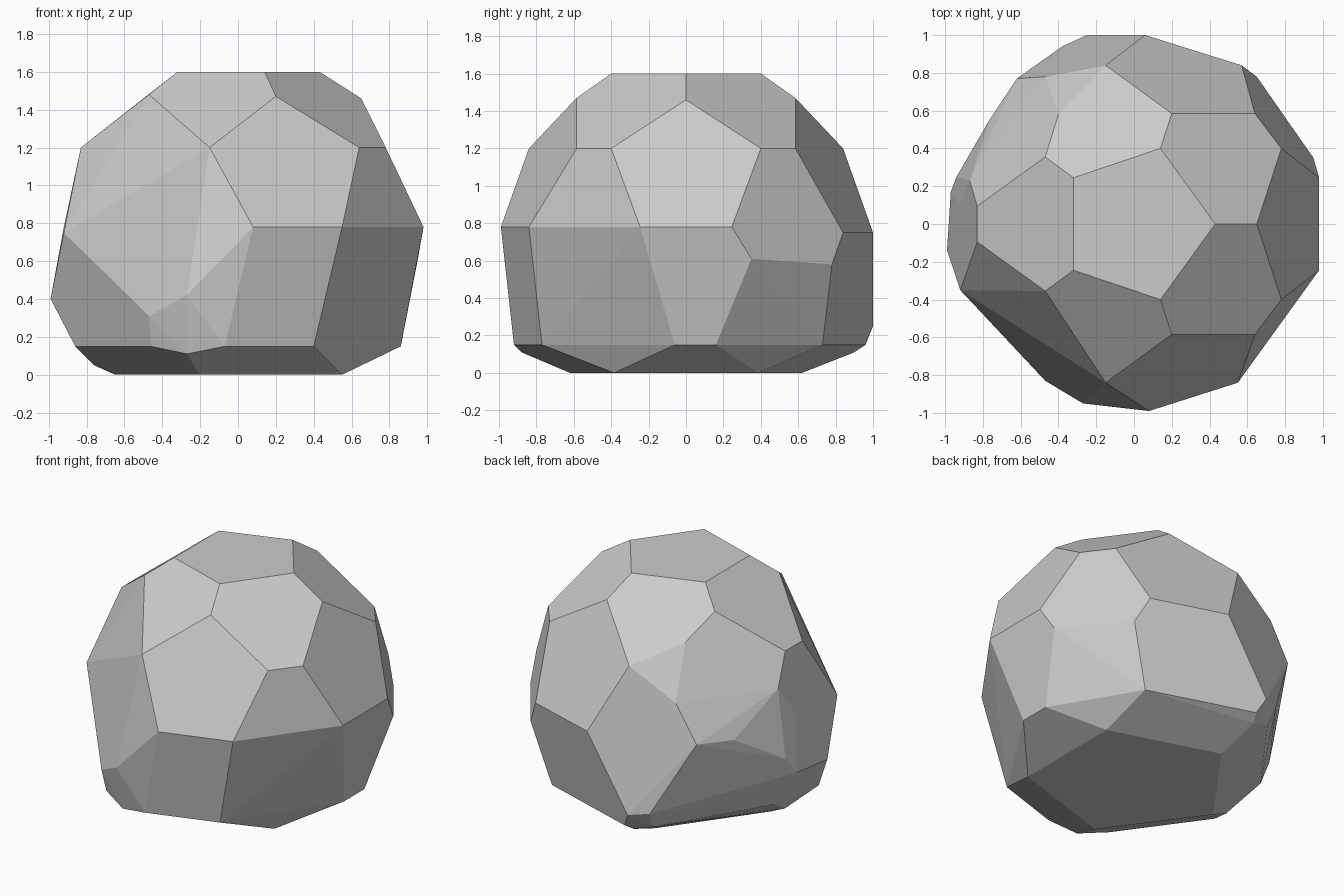
import bpy
import bmesh
from math import radians
from mathutils import Vector

# Remove the default cube only
default_cube = bpy.data.objects.get("Cube")
if default_cube:
    bpy.data.objects.remove(default_cube, do_unlink=True)


def make_material(name, grey):
    """One flat colour, shown in the viewport and in renders."""
    material = bpy.data.materials.new(name)
    material.use_nodes = True
    colour = (grey, grey, grey, 1)
    material.diffuse_color = colour
    shader = next(n for n in material.node_tree.nodes if n.type == "BSDF_PRINCIPLED")
    shader.inputs["Base Color"].default_value = colour
    shader.inputs["Roughness"].default_value = 1
    return material


def add_corner(mesh, x, y, z):
    mesh.verts.new(Vector((x, y, z)))


def add_pair(mesh, x, y, z):
    """A corner and its twin across the front-back plane."""
    add_corner(mesh, x, y, z)
    if y:
        add_corner(mesh, x, -y, z)


# Corners shared by front and back: (x, half depth, height)
crown = [(-.32, .245, 1.6), (.14, .4, 1.6), (.43, 0, 1.6)]
shoulder = [(.65, 0, 1.46), (.2, .585, 1.47), (-.47, .355, 1.48)]
upper_ring = [(.64, .585, 1.2), (.78, .4, 1.2), (-.15, .84, 1.2), (-.83, .095, 1.2)]
flank = [(.98, .245, .78)]
base = [(.55, .385, 0), (-.2, .62, 0), (-.65, 0, 0)]

# Chipped corners that differ between front and back
front_chips = [
    (.08, -.99, .78), (.55, -.84, .78), (.4, -.77, .15), (.86, -.06, .15),
    (-.07, -.92, .15), (-.27, -.88, .11), (-.27, -.95, .42), (-.47, -.83, .31),
    (-.46, -.79, .15), (-.92, -.35, .75), (-.99, -.14, .4), (-.86, -.23, .15),
]
back_chips = [
    (.06, 1, .75), (.57, .84, .75), (.95, .35, .61), (.65, .78, .58),
    (.86, .16, .15), (.52, .73, .15), (-.2, .96, .15), (-.23, .9, .11),
    (-.25, 1, .25), (-.38, .94, .27), (-.36, .88, .15), (-.62, .77, .75),
    (-.4, .58, 1.33), (-.47, .78, 1), (-.76, .56, .74),
]
side_chips = [
    (-.84, .24, .19), (-.97, .17, .42), (-.94, .25, .54),
    (-.92, .1, .78), (-.87, .23, 1), (-.76, 0, .05),
]

# Boulder: wrap all corners in flat facets
mesh = bmesh.new()
for ring in (crown, shoulder, upper_ring, flank, base):
    for corner in ring:
        add_pair(mesh, *corner)
for chips in (front_chips, back_chips, side_chips):
    for corner in chips:
        add_corner(mesh, *corner)

hull = bmesh.ops.convex_hull(mesh, input=mesh.verts[:])
unused = {g for g in hull["geom_interior"] + hull["geom_unused"]
          if isinstance(g, bmesh.types.BMVert)}
bmesh.ops.delete(mesh, geom=list(unused), context="VERTS")

# Merge nearly level triangles into broad facets
bmesh.ops.dissolve_limit(mesh, angle_limit=radians(3),
                         verts=mesh.verts[:], edges=mesh.edges[:])
bmesh.ops.recalc_face_normals(mesh, faces=mesh.faces[:])
for face in mesh.faces:
    face.smooth = False

boulder_mesh = bpy.data.meshes.new("boulder")
mesh.to_mesh(boulder_mesh)
mesh.free()
boulder_mesh.materials.append(make_material("stone_grey", .6))
boulder = bpy.data.objects.new("boulder", boulder_mesh)
bpy.context.collection.objects.link(boulder)
